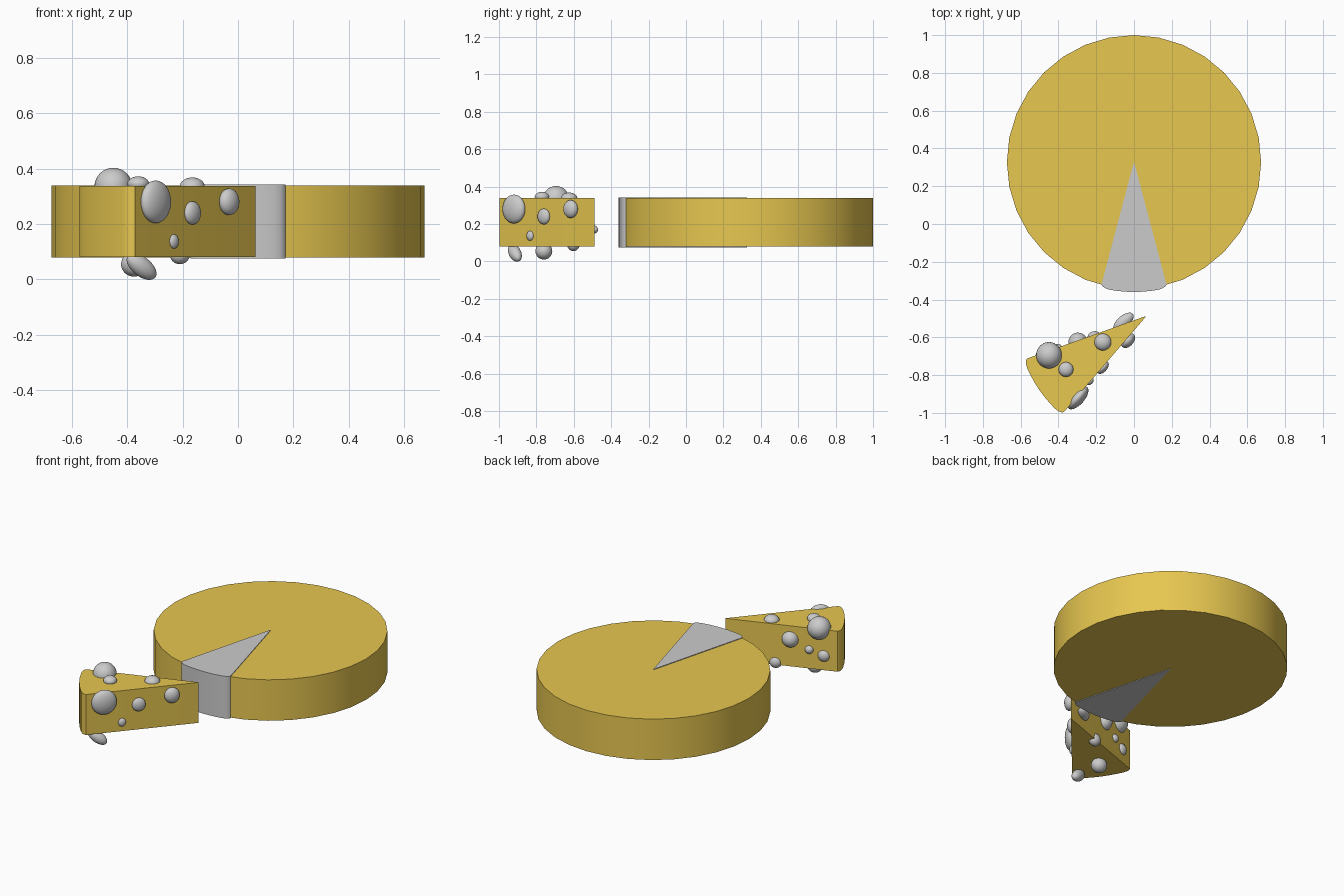
import bpy, bmesh, math
from mathutils import Vector, Matrix

if "Cube" in bpy.data.objects:
    bpy.data.objects.remove(bpy.data.objects["Cube"])

gold = bpy.data.materials.new("cheese_gold")
gold.diffuse_color = (0.8, 0.57, 0.08, 1)
gold.use_nodes = True
gold.node_tree.nodes["Principled BSDF"].inputs["Base Color"].default_value = gold.diffuse_color


def finish(bm, name, mat=None, angle=30):
    me = bpy.data.meshes.new(name)
    bmesh.ops.recalc_face_normals(bm, faces=bm.faces)
    bm.to_mesh(me)
    bm.free()
    ob = bpy.data.objects.new(name, me)
    bpy.context.collection.objects.link(ob)
    if mat:
        me.materials.append(mat)
    bpy.ops.object.select_all(action='DESELECT')
    ob.select_set(True)
    bpy.context.view_layer.objects.active = ob
    bpy.ops.object.shade_smooth_by_angle(angle=math.radians(angle))
    return ob


def wedge(name, tip, heading, z0, z1, mat=None):
    """30 degree slice with a blunt tip and softened rim corners."""
    pts = [(0.008, 0.003), (0.0, 0.0), (0.008, -0.003)]
    rim = [(-14.9, 0.669), (-14.3, 0.677), (-13, 0.684)]
    rim += [(a, 0.687) for a in (-11, -8, -4, 0, 4, 8, 11)]
    rim += [(13, 0.684), (14.3, 0.677), (14.9, 0.669)]
    for a, r in rim:
        t = math.radians(a)
        pts.append((r * math.cos(t), r * math.sin(t)))
    rot = Matrix.Rotation(math.radians(heading), 3, 'Z')
    bm = bmesh.new()
    vs = [bm.verts.new(rot @ Vector((x, y, 0)) + Vector((*tip, z0))) for x, y in pts]
    face = bm.faces.new(vs)
    ext = bmesh.ops.extrude_face_region(bm, geom=[face])
    top = [v for v in ext["geom"] if isinstance(v, bmesh.types.BMVert)]
    bmesh.ops.translate(bm, vec=(0, 0, z1 - z0), verts=top)
    return finish(bm, name, mat)


def bubble(name, loc, radii, axis=(1, 0, 0)):
    """Ellipsoid whose first radius lies along axis."""
    x = Vector(axis).normalized()
    y = Vector((0, 0, 1)).cross(x).normalized()
    z = x.cross(y)
    rot = Matrix((x, y, z)).transposed().to_4x4()
    bm = bmesh.new()
    bmesh.ops.create_uvsphere(bm, u_segments=32, v_segments=16, radius=1)
    bm.transform(Matrix.Translation(loc) @ rot @ Matrix.Diagonal((*radii, 1)))
    return finish(bm, name, angle=60)


# Whole cheese wheel
bm = bmesh.new()
bmesh.ops.create_cone(bm, cap_ends=True, segments=32, radius1=0.673, radius2=0.673,
                      depth=0.26, matrix=Matrix.Translation((0, 0.327, 0.209)))
finish(bm, "cheese_wheel", gold)

# Wedge set in the wheel and the loose slice
wedge("wheel_wedge", (0, 0.327), 270, 0.075, 0.343)
wedge("cheese_slice", (0.064, -0.488), 214.5, 0.081, 0.338, gold)

# Bubbles on the slice: position, radii, long axis
front = (0.653, 0.757, 0)
back = (0.942, 0.336, 0)
bubbles = [
    # top
    ((-0.45, -0.695, 0.335), (0.068, 0.07, 0.068), (1, 0, 0)),
    ((-0.36, -0.77, 0.345), (0.039, 0.039, 0.027), (1, 0, 0)),
    ((-0.165, -0.625, 0.335), (0.045, 0.045, 0.033), (1, 0, 0)),
    # front side
    ((-0.297, -0.92, 0.28), (0.075, 0.035, 0.077), front),
    ((-0.165, -0.76, 0.24), (0.04, 0.023, 0.042), front),
    ((-0.032, -0.617, 0.28), (0.045, 0.03, 0.048), front),
    ((-0.232, -0.833, 0.137), (0.023, 0.015, 0.026), front),
    # back side
    ((-0.297, -0.625, 0.252), (0.05, 0.05, 0.05), back),
    ((-0.405, -0.66, 0.20), (0.026, 0.026, 0.026), back),
    ((-0.485, -0.693, 0.17), (0.037, 0.03, 0.037), back),
    ((-0.21, -0.602, 0.093), (0.038, 0.034, 0.038), back),
    ((-0.055, -0.517, 0.17), (0.064, 0.032, 0.028), (0.77, 0.64, 0)),
    # underside
    ((-0.375, -0.76, 0.055), (0.047, 0.045, 0.045), (1, 0, 0)),
    ((-0.348, -0.915, 0.046), (0.066, 0.032, 0.035), (0.045, 0.02, -0.035)),
]
for i, (loc, radii, axis) in enumerate(bubbles, 1):
    bubble(f"bubble_{i:02d}", loc, radii, axis)
